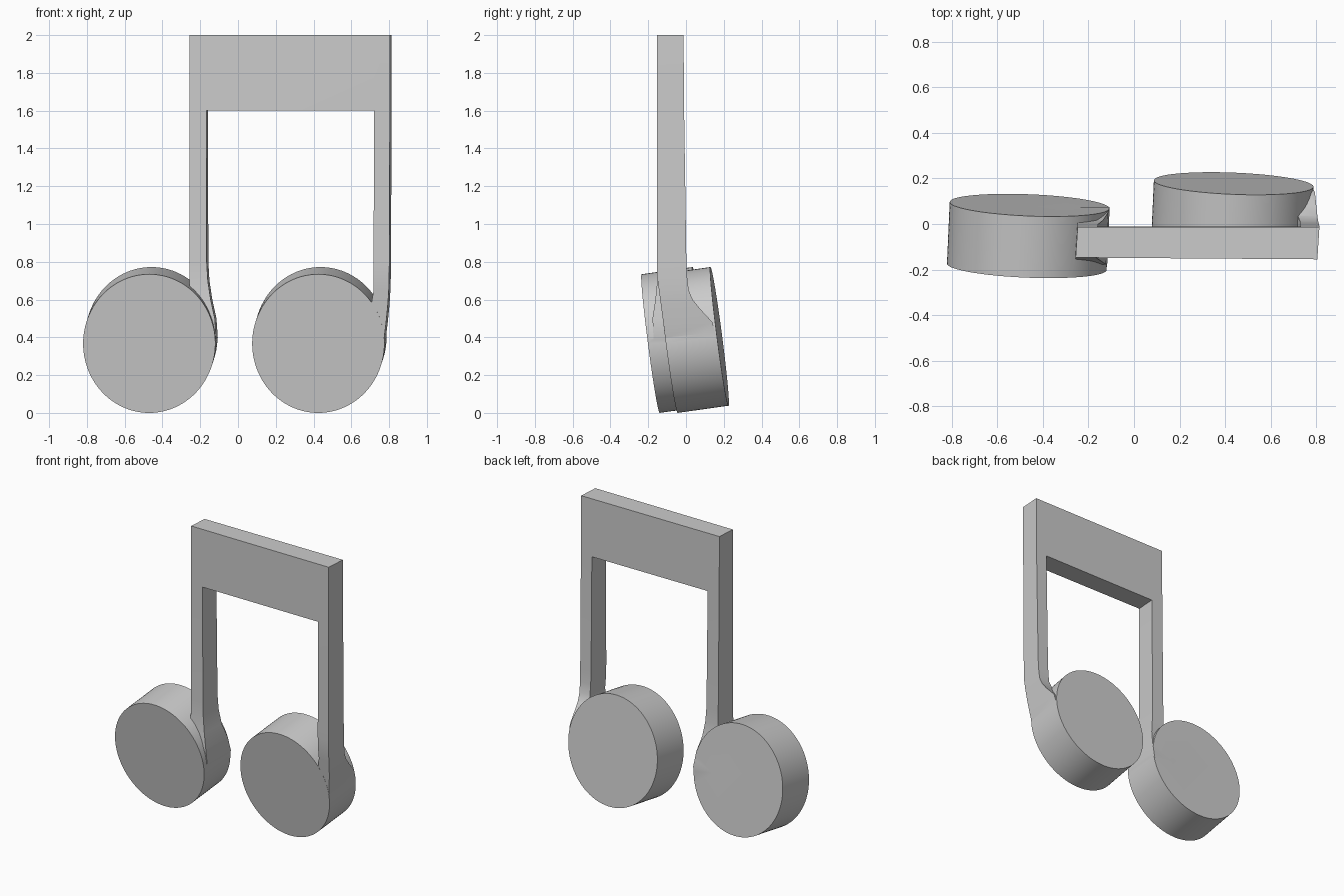
import bpy, bmesh, math

if "Cube" in bpy.data.objects:
    bpy.data.objects.remove(bpy.data.objects["Cube"])

TILT, YAW = 0.13, 0.04          # how far the head faces lean in z and x
RX, RZ = 0.35, 0.367            # head radii
LEFT = (-0.47, -0.1875, 0.367)  # centres of the front faces
RIGHT = (0.425, -0.0925, 0.367)


def finish(bm, name):
    bmesh.ops.recalc_face_normals(bm, faces=bm.faces)
    me = bpy.data.meshes.new(name)
    bm.to_mesh(me)
    bm.free()
    ob = bpy.data.objects.new(name, me)
    bpy.context.collection.objects.link(ob)
    return ob


def head_front(c, x, z):
    return c[1] - TILT * (z - c[2]) - YAW * (x - c[0])


def note_head(name, c, n=96):
    bm = bmesh.new()
    front, back = [], []
    for i in range(n):
        a = 2 * math.pi * i / n
        x, z = c[0] + RX * math.cos(a), c[2] + RZ * math.sin(a)
        y = head_front(c, x, z)
        front.append(bm.verts.new((x, y, z)))
        back.append(bm.verts.new((x + 0.012, y + 0.27, z + 0.038)))
    bm.faces.new(front)
    bm.faces.new(back)
    for i in range(n):
        j = (i + 1) % n
        bm.faces.new((front[i], front[j], back[j], back[i]))
    return finish(bm, name)


def stem_rings(bm, rows, c):
    # rows: z, left x, right x, front y (None = flush with head), back y
    rings = []
    for z, xl, xr, yf, yb in rows:
        def fy(x):
            if yf is None:
                return head_front(c, x, z) + 0.001
            return yf - 0.007 * (x - 0.28)
        pts = ((xl, fy(xl)), (xr, fy(xr)), (xr + 0.009, yb), (xl + 0.009, yb))
        rings.append([bm.verts.new((x, y, z)) for x, y in pts])
    return rings


# Frame: two stems flaring into the heads, joined by the beam
bm = bmesh.new()
left = stem_rings(bm, [
    (2.0, -0.256, -0.168, -0.151, -0.013), (1.6, -0.256, -0.168, -0.151, -0.010),
    (0.8, -0.256, -0.166, -0.151, 0.000), (0.7, -0.256, -0.160, -0.155, 0.004),
    (0.6, -0.262, -0.145, -0.165, 0.016), (0.5, -0.28, -0.123, -0.180, 0.05),
    (0.4, -0.30, -0.116, -0.175, 0.075), (0.3, -0.32, -0.14, -0.165, 0.07)], LEFT)
right = stem_rings(bm, [
    (2.0, 0.72, 0.804, -0.151, -0.013), (1.6, 0.72, 0.804, -0.151, -0.010),
    (0.8, 0.718, 0.801, -0.149, 0.002), (0.72, 0.718, 0.800, None, 0.006),
    (0.65, 0.718, 0.798, None, 0.014), (0.6, 0.71, 0.795, None, 0.035),
    (0.55, 0.70, 0.791, None, 0.075), (0.48, 0.68, 0.784, None, 0.14),
    (0.4, 0.66, 0.774, None, 0.16), (0.3, 0.64, 0.752, None, 0.16)], RIGHT)
for rings, inner in ((left, 1), (right, 3)):
    for k in range(len(rings) - 1):
        a, b = rings[k], rings[k + 1]
        for i in range(4):
            if k == 0 and i == inner:
                continue  # the beam attaches here
            j = (i + 1) % 4
            bm.faces.new((a[i], a[j], b[j], b[i]))
    bm.faces.new(rings[0])
    bm.faces.new(rings[-1])
lo = [left[0][1], left[0][2], left[1][2], left[1][1]]
ro = [right[0][0], right[0][3], right[1][3], right[1][0]]
for i in range(4):
    j = (i + 1) % 4
    bm.faces.new((lo[i], lo[j], ro[j], ro[i]))
note = finish(bm, "beamed_note")

# Heads, merged into the frame as one solid
bpy.context.view_layer.objects.active = note
note.select_set(True)
for name, c in (("left_head", LEFT), ("right_head", RIGHT)):
    head = note_head(name, c)
    mod = note.modifiers.new(name, 'BOOLEAN')
    mod.operation, mod.solver, mod.object = 'UNION', 'EXACT', head
    bpy.ops.object.modifier_apply(modifier=mod.name)
    bpy.data.objects.remove(head)
bpy.ops.object.shade_smooth_by_angle(angle=math.radians(30))
